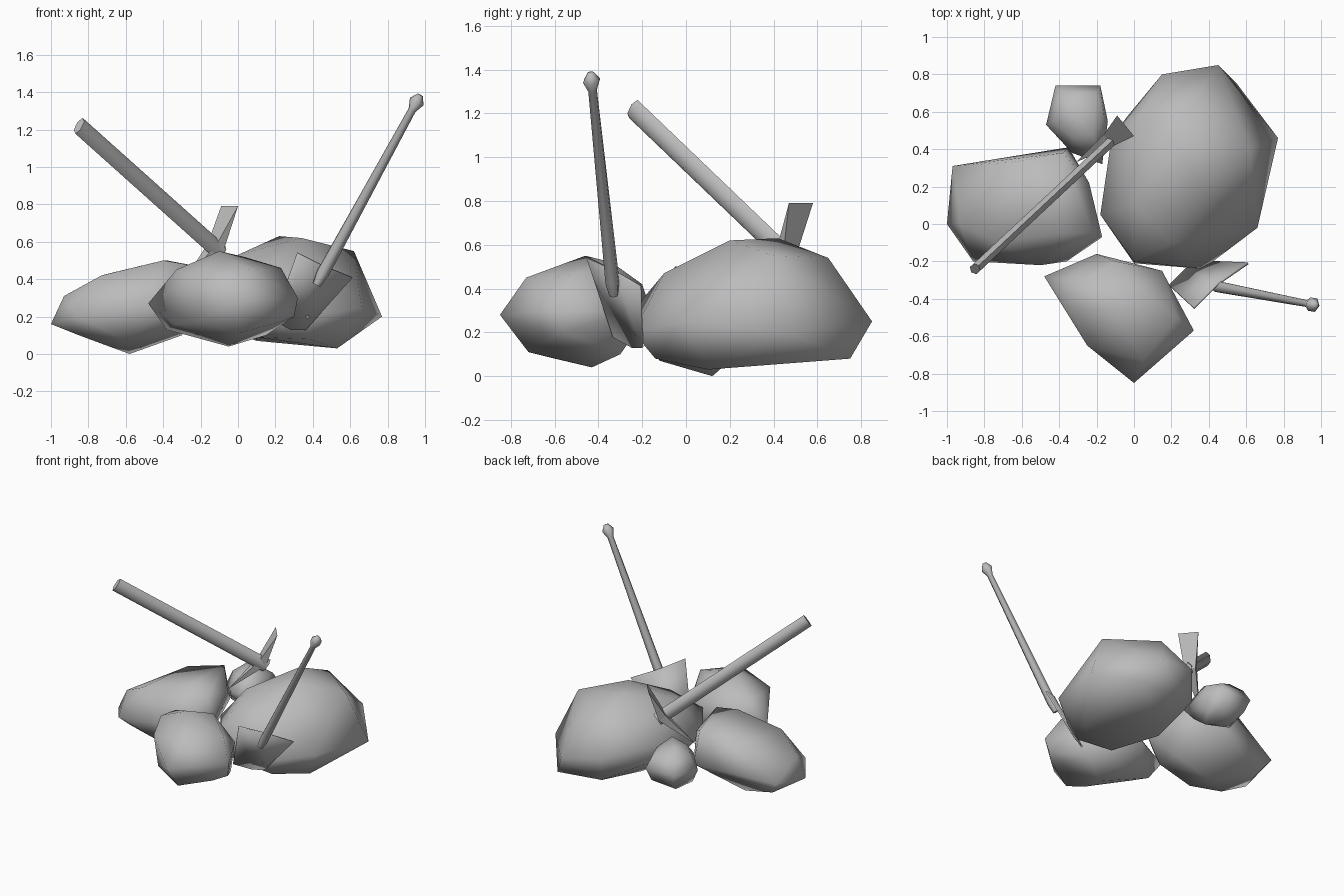
import bpy, bmesh, math
from mathutils import Vector

default_cube = bpy.data.objects.get("Cube")
if default_cube:
    bpy.data.objects.remove(default_cube, do_unlink=True)


def make_material(name, colour):
    material = bpy.data.materials.new(name)
    material.use_nodes = True
    material.diffuse_color = colour
    material.node_tree.nodes["Principled BSDF"].inputs["Base Color"].default_value = colour
    return material


stone_grey = make_material("stone grey", (0.5, 0.5, 0.5, 1))


def add_object(name, bm, smooth_angle=75):
    """Turn a bmesh into a named, softly shaded object."""
    bmesh.ops.recalc_face_normals(bm, faces=bm.faces[:])
    mesh = bpy.data.meshes.new(name)
    bm.to_mesh(mesh)
    bm.free()
    mesh.materials.append(stone_grey)
    obj = bpy.data.objects.new(name, mesh)
    bpy.context.collection.objects.link(obj)
    bpy.ops.object.select_all(action='DESELECT')
    obj.select_set(True)
    bpy.context.view_layer.objects.active = obj
    bpy.ops.object.shade_smooth_by_angle(angle=math.radians(smooth_angle))
    return obj


def add_hull(bm, corners):
    """Wrap the given corners in a convex skin."""
    verts = [bm.verts.new(corner) for corner in corners]
    result = bmesh.ops.convex_hull(bm, input=verts)
    unused = {v for v in result["geom_interior"] + result["geom_unused"]
              if isinstance(v, bmesh.types.BMVert)}
    bmesh.ops.delete(bm, geom=list(unused), context='VERTS')


def make_rock(name, corners):
    bm = bmesh.new()
    add_hull(bm, corners)
    return add_object(name, bm)


def make_handle(name, start, end, profile, sides=6):
    """Sweep an oval along a line; profile rows: position, half width, half depth."""
    start, end = Vector(start), Vector(end)
    axis = (end - start).normalized()
    across = axis.cross(Vector((0, 0, 1))).normalized()
    upward = across.cross(axis)
    bm = bmesh.new()
    rings = []
    for position, wide, deep in profile:
        centre = start.lerp(end, position)
        ring = []
        for i in range(sides):
            turn = math.tau * i / sides
            offset = across * math.sin(turn) * wide + upward * math.cos(turn) * deep
            ring.append(bm.verts.new(centre + offset))
        rings.append(ring)
    for lower, upper in zip(rings, rings[1:]):
        for i in range(sides):
            j = (i + 1) % sides
            bm.faces.new((lower[i], lower[j], upper[j], upper[i]))
    bm.faces.new(rings[0])
    bm.faces.new(rings[-1])
    return add_object(name, bm)


# Largest boulder
make_rock("large_boulder", [
    (-.18, .05, .3), (-.12, .46, .35), (0, -.21, .18), (0, -.2, .35),
    (.37, -.24, .2), (.66, -.02, .25), (.77, .46, .2), (.45, .85, .25),
    (.15, .8, .3), (.22, .42, .63), (.34, .2, .62), (.62, .4, .55),
    (.3, .65, .54), (0, .1, .53), (.2, -.1, .47), (.53, .1, .03),
    (.38, -.14, .08), (.2, .72, .1), (.55, .75, .08), (-.05, .2, .12),
    (-.04, .57, .22), (.1, .4, .07), (.06, .6, .48), (.1, -.12, .09)])

# Long, flat-topped boulder
make_rock("long_boulder", [
    (-1, 0, .16), (-.97, .31, .22), (-.93, 0, .31), (-.73, -.1, .42),
    (-.65, .33, .44), (-.38, .38, .5), (-.4, -.05, .5), (-.22, -.05, .47),
    (-.17, -.07, .3), (-.24, .22, .4), (-.36, -.2, .25), (-.5, -.22, .25),
    (-.86, -.2, .2), (-.58, .12, 0), (-.85, -.08, .1), (-.9, .25, .12),
    (-.3, .1, .1), (-.35, .41, .25), (-.6, -.12, .07), (-.33, -.12, .14)])

# Front boulder
make_rock("front_boulder", [
    (0, -.85, .28), (-.1, -.46, .55), (.05, -.73, .45), (.23, -.5, .46),
    (.32, -.57, .3), (.3, -.55, .2), (.15, -.25, .3), (-.2, -.16, .3),
    (-.33, -.45, .45), (-.48, -.28, .27), (-.25, -.65, .4), (-.05, -.43, .04),
    (0, -.72, .11), (-.38, -.3, .13), (.15, -.3, .1), (-.22, -.64, .17),
    (.03, -.34, .52), (-.07, -.6, .08), (.22, -.62, .17), (-.34, -.45, .16),
    (-.3, -.32, .45), (-.1, -.2, .42)])

# Small stone at the back
make_rock("small_stone", [
    (-.42, .74, .3), (-.18, .74, .3), (-.14, .55, .3), (-.17, .32, .32),
    (-.33, .38, .32), (-.47, .53, .28), (-.34, .62, .45), (-.22, .48, .45),
    (-.35, .62, .14), (-.22, .5, .14), (-.2, .7, .37), (-.2, .7, .2),
    (-.39, .7, .38), (-.39, .71, .21), (-.43, .55, .38), (-.42, .52, .18),
    (-.16, .58, .39), (-.17, .58, .19), (-.2, .4, .22), (-.33, .46, .41)])

# Pick: oval handle with a curved head, wide at the top and pointed below
make_handle("pick_handle", (-.09, .47, .54), (-.85, -.24, 1.22),
            [(0, .03, .05), (1, .03, .05)])
head_middle = [Vector((-.12, .46, .57)) + Vector((.025, -.03, 0)) * side + Vector((.018, .014, -.018)) * face
               for side in (-1, 1) for face in (-1, 1)]
wide_edge = [(-.09, .58, .79), (0, .47, .79)]
bm = bmesh.new()
add_hull(bm, head_middle + wide_edge)
add_hull(bm, head_middle + [(-.31, .33, .36)])
add_object("pick_head", bm, smooth_angle=50)

# Shovel: tapering handle with a knob
make_handle("shovel_handle", (.42, -.33, .37), (.975, -.435, 1.385),
            [(0, .022, .022), (.06, .034, .034), (.92, .021, .021), (.965, .042, .042), (1, .016, .016)])

# Shovel blade: a sheet folded along its middle
bm = bmesh.new()
left_top, middle_top, right_top, right_low, middle_low, left_low = [
    bm.verts.new(corner) for corner in (
        (.32, -.45, .54), (.45, -.32, .475), (.61, -.21, .41),
        (.36, -.2, .13), (.28, -.24, .13), (.19, -.33, .18))]
bm.faces.new((left_top, middle_top, middle_low, left_low))
bm.faces.new((middle_top, right_top, right_low, middle_low))
blade = add_object("shovel_blade", bm)
thickness = blade.modifiers.new("thickness", 'SOLIDIFY')
thickness.thickness = 0.012
thickness.offset = 0
